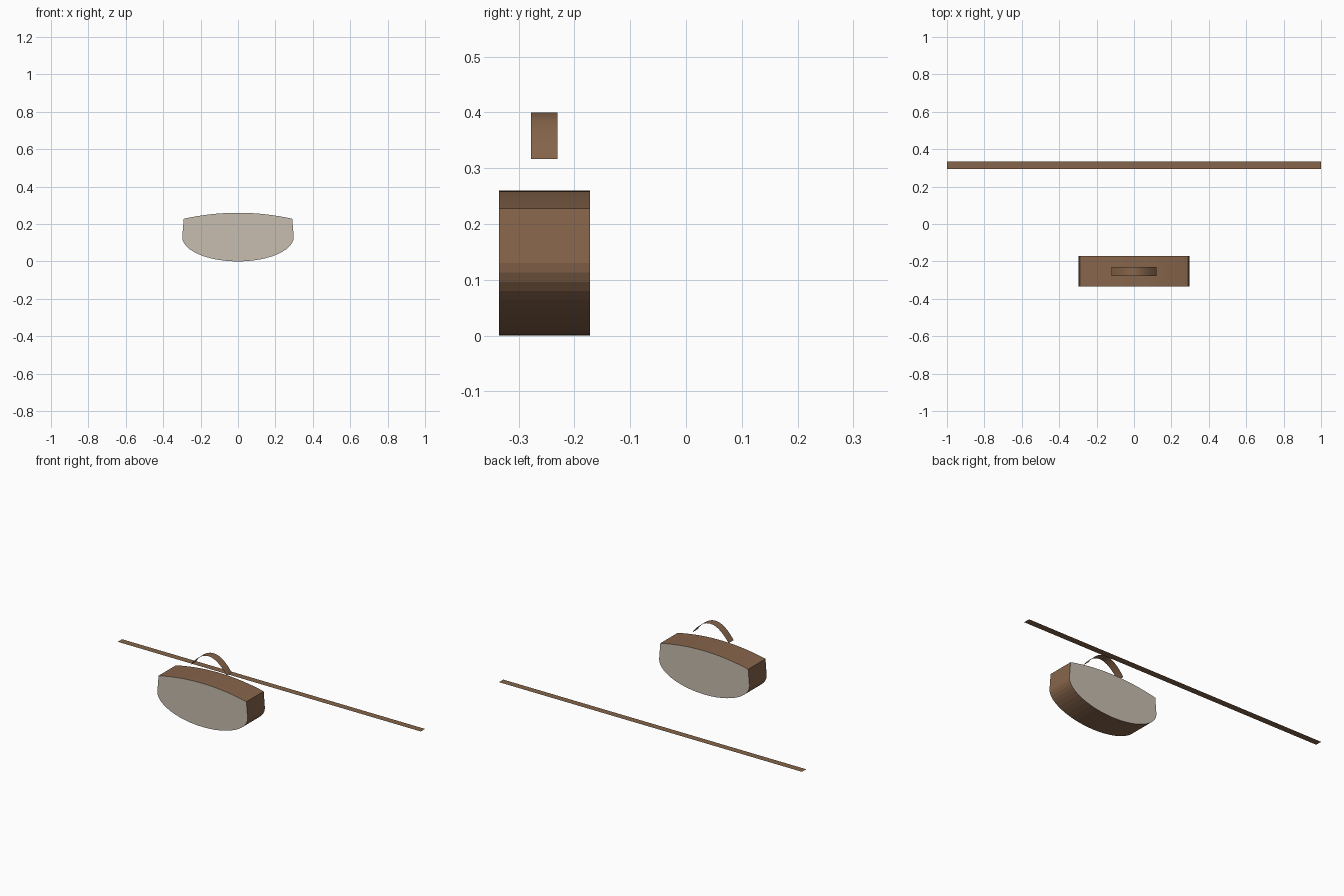
import bpy, math

if "Cube" in bpy.data.objects:
    bpy.data.objects.remove(bpy.data.objects["Cube"])


def material(name, rgb):
    m = bpy.data.materials.new(name)
    m.diffuse_color = (*rgb, 1)
    m.use_nodes = True
    m.node_tree.nodes["Principled BSDF"].inputs["Base Color"].default_value = m.diffuse_color
    return m


leather = material("brown_leather", (0.24, 0.13, 0.07))
panel = material("beige_panel", (0.57, 0.51, 0.43))


def add_mesh(name, verts, faces, mat):
    me = bpy.data.meshes.new(name)
    me.from_pydata(verts, [], faces)
    me.materials.append(mat)
    ob = bpy.data.objects.new(name, me)
    bpy.context.collection.objects.link(ob)
    return ob


def ribbon(name, path, y0, y1, mat, closed=False):
    """Sheet swept along y from an (x, z) path."""
    n = len(path)
    verts = [(x, y, z) for x, z in path for y in (y0, y1)]
    faces = [(2*i, 2*i + 1, 2*((i+1) % n) + 1, 2*((i+1) % n))
             for i in range(n if closed else n - 1)]
    return add_mesh(name, verts, faces, mat)


def arch(half, z_end, z_top, n):
    """Parabolic arch running from +x to -x."""
    ts = [1 - 2*i/n for i in range(n + 1)]
    return [(half*t, z_top - (z_top - z_end)*t*t) for t in ts]


# Bag outline: bowed top, slanted sides, half-ellipse bottom
Y0, Y1 = -0.335, -0.172
bottom = [(-0.298*math.cos(math.pi*i/24), 0.13 - 0.13*math.sin(math.pi*i/24))
          for i in range(25)]
outline = arch(0.29, 0.228, 0.26, 24) + bottom
n = len(outline)

# Wall between the two panels
ribbon("bag_wall", outline, Y0, Y1, leather, closed=True)

# Front and back panels
add_mesh("front_panel", [(x, Y0, z) for x, z in outline], [tuple(range(n - 1, -1, -1))[::-1]], panel)
add_mesh("back_panel", [(x, Y1, z) for x, z in outline], [tuple(range(n - 1, -1, -1))], panel)

# Thin arched handle above the bag
handle = ribbon("handle", arch(0.12, 0.316, 0.4, 20), -0.278, -0.23, leather)

# Long flat strap lying behind on the ground
ribbon("strap", [(1, 0), (-1, 0)], 0.295, 0.335, leather)

# Consistent outward normals and smooth curved surfaces
for ob in bpy.data.objects:
    ob.select_set(True)
    bpy.context.view_layer.objects.active = ob
bpy.ops.object.mode_set(mode='EDIT')
bpy.ops.mesh.select_all(action='SELECT')
bpy.ops.object.mode_set(mode='OBJECT')
bpy.ops.object.select_all(action='DESELECT')
handle.select_set(True)
bpy.context.view_layer.objects.active = handle
bpy.ops.object.shade_smooth_by_angle()
